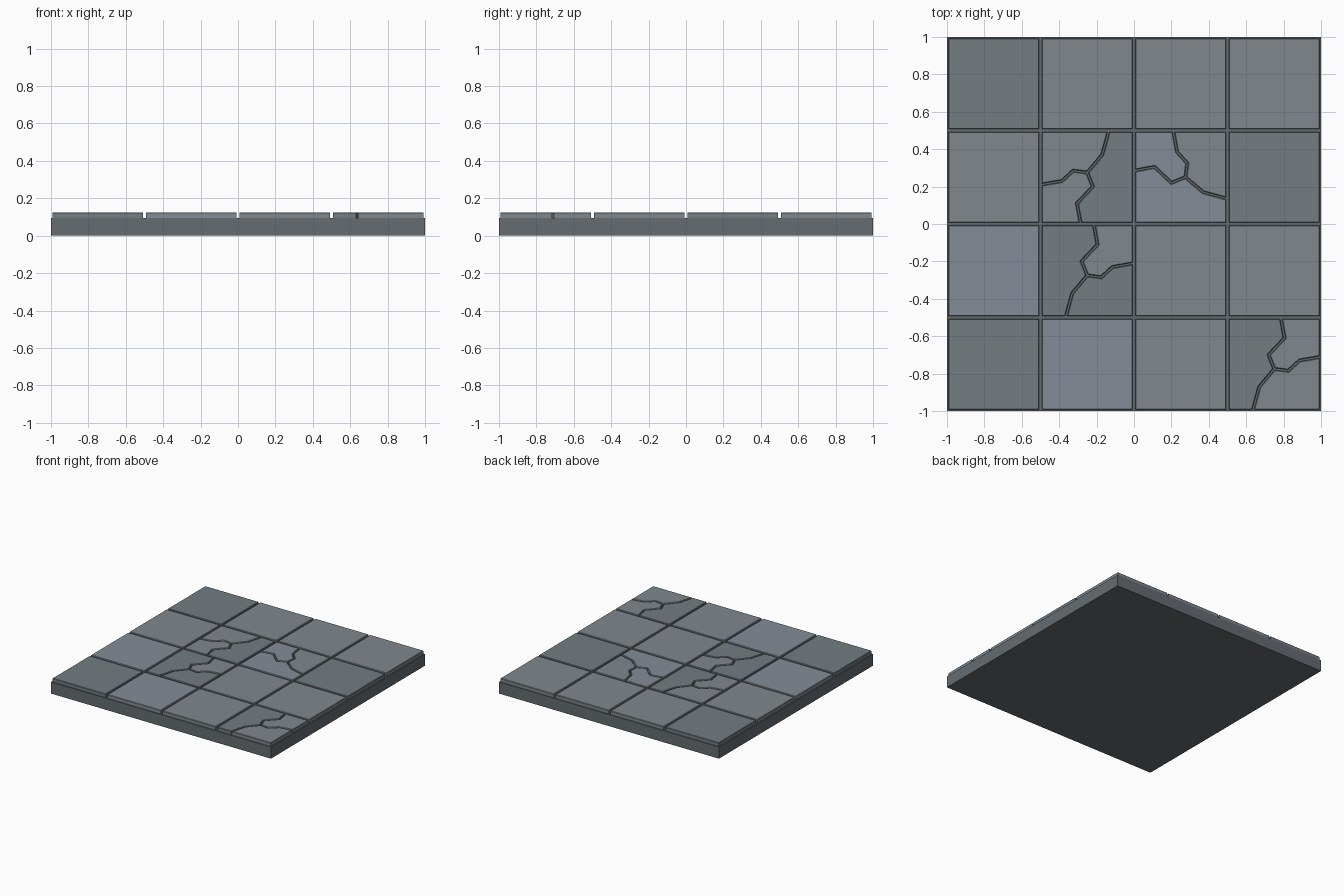
import bpy, bmesh
from math import radians
from mathutils import Vector, Matrix

if "Cube" in bpy.data.objects:
    bpy.data.objects.remove(bpy.data.objects["Cube"])

BASE_TOP, TILE_TOP = 0.095, 0.125
H = 0.248          # half size of a tile before the joint inset
JOINT, CHAMFER = 0.005, 0.004


def material(name, rgb):
    m = bpy.data.materials.new(name)
    m.diffuse_color = (*rgb, 1)
    m.use_nodes = True
    m.node_tree.nodes["Principled BSDF"].inputs["Base Color"].default_value = m.diffuse_color
    return m


MATS = {
    "d": material("dark_stone", (0.175, 0.205, 0.225)),
    "m": material("mid_stone", (0.215, 0.245, 0.265)),
    "b": material("bluish_stone", (0.235, 0.265, 0.31)),
}
BASE_MAT = material("mortar", (0.13, 0.15, 0.165))


def inset(pts, d):
    """Mitred inward offset of a counter-clockwise outline."""
    out = []
    for i, p in enumerate(pts):
        e1 = (p - pts[i - 1]).normalized()
        e2 = (pts[(i + 1) % len(pts)] - p).normalized()
        n1, n2 = Vector((-e1.y, e1.x)), Vector((-e2.y, e2.x))
        out.append(p + (n1 + n2) * d / (1 + n1.dot(n2)))
    return out


def add_object(name, bm, mat):
    me = bpy.data.meshes.new(name)
    bmesh.ops.recalc_face_normals(bm, faces=bm.faces)
    bm.to_mesh(me)
    bm.free()
    me.materials.append(mat)
    ob = bpy.data.objects.new(name, me)
    bpy.context.collection.objects.link(ob)
    return ob


def slab(name, outline, centre, turn, mat):
    """Flat stone with a small chamfer round its top edge."""
    rot = Matrix.Rotation(radians(turn), 2)
    low = inset([rot @ Vector(p) for p in outline], JOINT)
    top = inset(low, CHAMFER)
    levels = [(low, BASE_TOP - 0.005), (low, TILE_TOP - CHAMFER), (top, TILE_TOP)]
    bm = bmesh.new()
    rings = [[bm.verts.new((p.x + centre[0], p.y + centre[1], z)) for p in ring]
             for ring, z in levels]
    n = len(low)
    for a, b in zip(rings, rings[1:]):
        for i in range(n):
            j = (i + 1) % n
            bm.faces.new((a[i], a[j], b[j], b[i]))
    bm.faces.new(rings[-1])
    bm.faces.new(rings[0][::-1])
    return add_object(name, bm, mat)


# Base slab
bm = bmesh.new()
bmesh.ops.create_cube(bm, size=1, matrix=Matrix.Translation((0, 0, BASE_TOP / 2))
                      @ Matrix.Diagonal((2, 2, BASE_TOP, 1)))
add_object("base_slab", bm, BASE_MAT)

# Crack pattern: three arms leaving one junction
J = (0.0, -0.025)
UP = [(-0.03, 0.05), (0.055, 0.14), (0.035, H)]
RIGHT = [(0.075, -0.035), (0.135, 0.02), (H, 0.04)]
DOWN = [(-0.08, -0.12), (-0.115, -H)]
PIECES = [
    [(-H, H), (-H, -H)] + DOWN[::-1] + [J] + UP,
    [(H, H)] + UP[::-1] + [J] + RIGHT,
    [(H, -H)] + RIGHT[::-1] + [J] + DOWN,
]
SQUARE = [(-H, -H), (H, -H), (H, H), (-H, H)]

# Cracked tiles: (column, row) -> rotation and piece shades
CRACKED = {(3, 0): (0, "dmm"), (1, 1): (0, "dmd"),
           (1, 2): (180, "dmm"), (2, 2): (90, "bbm")}
SHADES = ["dbmd", "bdmm", "mdbd", "dmmm"]

# Paving tiles
for row in range(4):
    for col in range(4):
        centre = (-0.75 + 0.5 * col, -0.75 + 0.5 * row)
        tag = f"{row}_{col}"
        if (col, row) in CRACKED:
            turn, shades = CRACKED[(col, row)]
            for k, (piece, s) in enumerate(zip(PIECES, shades)):
                slab(f"cracked_tile_{tag}_piece_{k}", piece, centre, turn, MATS[s])
        else:
            slab(f"tile_{tag}", SQUARE, centre, 0, MATS[SHADES[row][col]])
